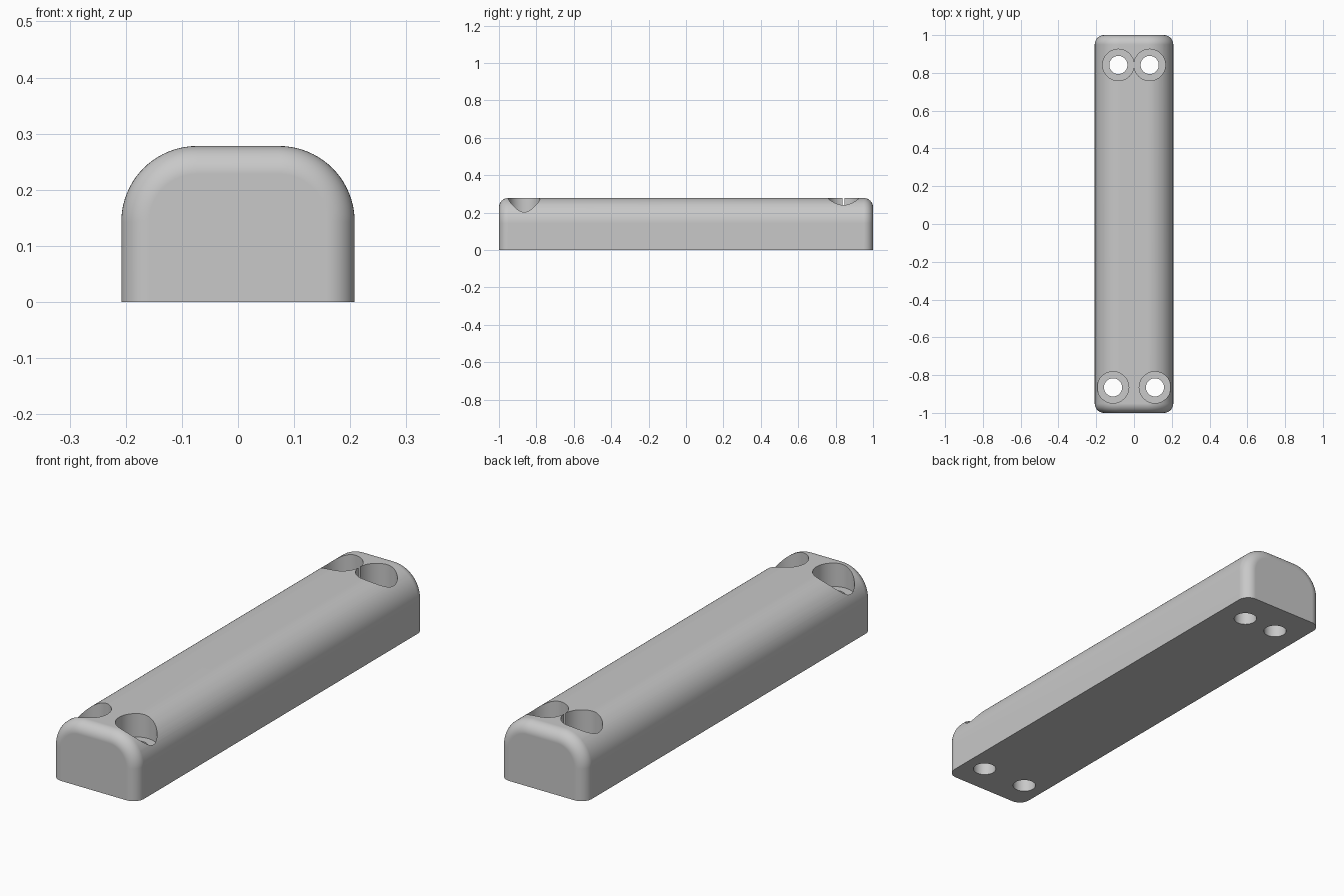
import bpy, bmesh, math

HALF_W, HALF_L, HEIGHT = 0.208, 1.0, 0.278
SHOULDER = 0.135      # long top edge radius
FILLET = 0.05         # end edge radius
FLOOR = 0.175         # counterbore floor height
BORE_R, HOLE_R = 0.0833, 0.048

cube = bpy.data.objects.get("Cube")
if cube:
    bpy.data.objects.remove(cube, do_unlink=True)

grey = bpy.data.materials.new("plain grey")
grey.use_nodes = True
colour = (0.58, 0.58, 0.58, 1)
grey.diffuse_color = colour
grey.node_tree.nodes["Principled BSDF"].inputs["Base Color"].default_value = colour


def loft(name, rings):
    """Skin a closed solid through rings with equal point counts."""
    bm = bmesh.new()
    loops = [[bm.verts.new(p) for p in ring] for ring in rings]
    n = len(loops[0])
    for a, b in zip(loops, loops[1:]):
        for i in range(n):
            j = (i + 1) % n
            bm.faces.new((a[i], a[j], b[j], b[i]))
    bm.faces.new(loops[0])
    bm.faces.new(loops[-1])
    bmesh.ops.recalc_face_normals(bm, faces=bm.faces)
    mesh = bpy.data.meshes.new(name)
    bm.to_mesh(mesh)
    bm.free()
    mesh.materials.append(grey)
    obj = bpy.data.objects.new(name, mesh)
    bpy.context.collection.objects.link(obj)
    return obj


def section(y, inset, steps=20):
    """Arched cross-section, offset inwards by inset."""
    r = SHOULDER - inset
    cx, cz = HALF_W - SHOULDER, HEIGHT - SHOULDER
    arc = [(cx + r * math.cos(t), cz + r * math.sin(t))
           for t in (math.pi / 2 * i / steps for i in range(steps + 1))]
    right = [(HALF_W - inset, 0)] + arc
    left = [(-x, z) for x, z in reversed(right)]
    return [(x, y, z) for x, z in right + left]


# Bar body with rounded ends
steps = 10
end = []
for i in range(steps + 1):
    t = math.pi / 2 * i / steps
    end.append((HALF_L - FILLET * (1 - math.sin(t)), FILLET * (1 - math.cos(t))))
stations = [(-y, d) for y, d in reversed(end)] + end
body = loft("bar_body", [section(y, d) for y, d in stations])


# Counterbored screw holes: wide pair in front, close pair at the back
def circle(x, y, z, r, n=64):
    return [(x + r * math.cos(math.tau * i / n), y + r * math.sin(math.tau * i / n), z)
            for i in range(n)]


cutters = []
for spread, y in ((0.111, -0.865), (0.083, 0.842)):
    for x in (-spread, spread):
        cutter = loft("screw_hole_cutter", [
            circle(x, y, -0.1, HOLE_R), circle(x, y, FLOOR, HOLE_R),
            circle(x, y, FLOOR, BORE_R), circle(x, y, 0.4, BORE_R)])
        cutter.hide_render = True
        cutters.append(cutter)
        mod = body.modifiers.new("screw_hole", 'BOOLEAN')
        mod.operation = 'DIFFERENCE'
        mod.solver = 'EXACT'
        mod.object = cutter

bpy.ops.object.select_all(action='DESELECT')
body.select_set(True)
bpy.context.view_layer.objects.active = body
for mod in list(body.modifiers):
    bpy.ops.object.modifier_apply(modifier=mod.name)
for cutter in cutters:
    bpy.data.objects.remove(cutter, do_unlink=True)

# Smooth rounding, crisp hole rims
bpy.ops.object.shade_smooth_by_angle(angle=math.radians(30))
weighted = body.modifiers.new("weighted_normals", 'WEIGHTED_NORMAL')
weighted.keep_sharp = True
